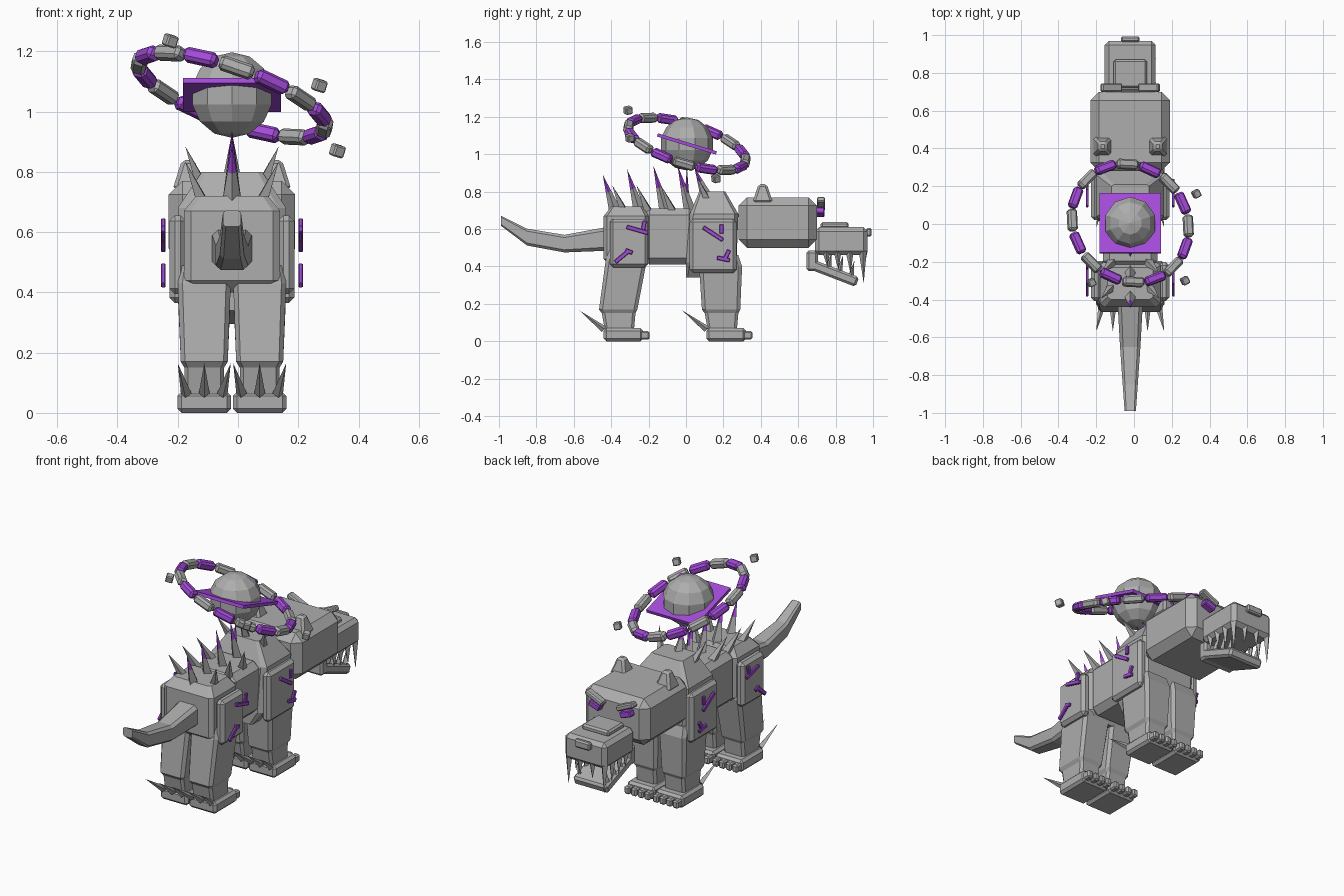
import bpy, bmesh, math
from mathutils import Vector, Matrix, Euler

if "Cube" in bpy.data.objects:
    bpy.data.objects.remove(bpy.data.objects["Cube"])

CX = -0.02  # symmetry plane of the beast


def material(name, rgb):
    m = bpy.data.materials.new(name)
    m.diffuse_color = (*rgb, 1)
    m.use_nodes = True
    m.node_tree.nodes["Principled BSDF"].inputs["Base Color"].default_value = m.diffuse_color
    return m


GREY = material("stone_grey", (0.42, 0.42, 0.42))
PURPLE = material("glow_purple", (0.37, 0.07, 0.70))


def finish(name, bm, mats):
    bmesh.ops.recalc_face_normals(bm, faces=bm.faces)
    me = bpy.data.meshes.new(name)
    bm.to_mesh(me)
    bm.free()
    for m in mats:
        me.materials.append(m)
    ob = bpy.data.objects.new(name, me)
    bpy.context.collection.objects.link(ob)
    return ob


def box(name, c, size, bevel=0.0, rot=(0, 0, 0), mat=GREY, taper=1.0):
    """Chamfered box; taper scales the top in x and y."""
    bm = bmesh.new()
    bmesh.ops.create_cube(bm, size=1)
    for v in bm.verts:
        k = taper if v.co.z > 0 else 1
        v.co = Vector((v.co.x * size[0] * k, v.co.y * size[1] * k, v.co.z * size[2]))
    if bevel:
        bmesh.ops.bevel(bm, geom=bm.edges[:], offset=bevel, segments=1, affect='EDGES')
    bm.transform(Matrix.Translation(c) @ Euler(rot).to_matrix().to_4x4())
    return finish(name, bm, [mat])


def loft(name, rings, chamfer=0.25, mats=(GREY,), split=99):
    """Eight-sided loft; each ring is (centre, half-width u, half-width v, u axis, v axis)."""
    bm = bmesh.new()
    loops = []
    k = 1 - chamfer
    for c, hu, hv, u, w in rings:
        pts = [(1, k), (k, 1), (-k, 1), (-1, k), (-1, -k), (-k, -1), (k, -1), (1, -k)]
        loops.append([bm.verts.new(Vector(c) + Vector(u) * hu * a + Vector(w) * hv * b) for a, b in pts])
    for i, (a, b) in enumerate(zip(loops, loops[1:])):
        for j in range(8):
            f = bm.faces.new((a[j], a[(j + 1) % 8], b[(j + 1) % 8], b[j]))
            f.material_index = 1 if i >= split else 0
    bm.faces.new(loops[0])
    bm.faces.new(loops[-1])
    return finish(name, bm, mats)


def spike(name, base, tip, r, purple_from=None):
    """Four-sided spike, optionally with a purple tip."""
    base, tip = Vector(base), Vector(tip)
    d = tip - base
    q = d.to_track_quat('Z', 'Y')
    bm = bmesh.new()
    levels = [0] + ([purple_from] if purple_from else [])
    loops = [[bm.verts.new(base + d * t + q @ Vector((r * (1 - t) * math.cos(a * math.pi / 2),
              r * (1 - t) * math.sin(a * math.pi / 2), 0))) for a in range(4)] for t in levels]
    for a, b in zip(loops, loops[1:]):
        for j in range(4):
            bm.faces.new((a[j], a[(j + 1) % 4], b[(j + 1) % 4], b[j]))
    top = bm.verts.new(tip)
    for j in range(4):
        f = bm.faces.new((loops[-1][j], loops[-1][(j + 1) % 4], top))
        f.material_index = 1 if purple_from else 0
    bm.faces.new(loops[0])
    return finish(name, bm, [GREY, PURPLE])


X, Y, Z = (1, 0, 0), (0, 1, 0), (0, 0, 1)


def zrings(*rows):
    """Horizontal rings from (x, z, half x, y0, y1)."""
    return [((x, (y0 + y1) / 2, z), hx, (y1 - y0) / 2, X, Y) for x, z, hx, y0, y1 in rows]


# Torso: hips, waist, shoulders with hump and chest
loft("hips", zrings((CX, 0.40, 0.13, -0.40, -0.22), (CX, 0.44, 0.16, -0.44, -0.20),
                    (CX, 0.67, 0.16, -0.44, -0.20), (CX, 0.72, 0.12, -0.40, -0.23)), 0.15)
box("waist", (CX, -0.09, 0.56), (0.29, 0.28, 0.30), 0.035)
loft("shoulders", zrings((CX, 0.34, 0.11, 0.0, 0.12), (CX, 0.42, 0.17, 0.0, 0.27),
                         (CX, 0.68, 0.18, 0.02, 0.28), (CX, 0.80, 0.10, 0.07, 0.21)), 0.15)

# Tail
loft("tail", [((CX, y, z), hx, hz, X, Z) for y, z, hx, hz in
              ((-0.40, 0.55, 0.068, 0.065), (-0.65, 0.522, 0.054, 0.047),
               (-0.85, 0.557, 0.040, 0.045), (-0.99, 0.645, 0.030, 0.027))], 0.3)

# Head, snout, nose
box("head", (CX, 0.49, 0.635), (0.42, 0.42, 0.27), 0.045)
box("snout", (CX, 0.83, 0.535), (0.27, 0.28, 0.15), 0.022)
box("snout_ridge", (CX, 0.795, 0.62), (0.175, 0.15, 0.035), 0.01)
box("nose", (CX, 0.978, 0.582), (0.10, 0.03, 0.045), 0.008)
# Hinged lower jaw
box("jaw", (CX, 0.79, 0.365), (0.22, 0.27, 0.055), 0.012, (math.radians(-21), 0, 0))
box("jaw_hinge", (CX, 0.675, 0.43), (0.22, 0.06, 0.11), 0.012)

for s, side in ((-1, "left"), (1, "right")):
    def m(d):
        return CX + s * d

    # Face details
    box("ear_" + side, (m(0.145), 0.41, 0.79), (0.105, 0.11, 0.10), 0.012, taper=0.4)
    box("brow_" + side, (m(0.10), 0.722, 0.735), (0.12, 0.045, 0.03), 0.007, (0, s * math.radians(-25), 0))
    box("eye_" + side, (m(0.10), 0.715, 0.69), (0.07, 0.05, 0.035), 0.005, (0, s * math.radians(-20), 0), PURPLE)
    # Teeth: side rows, front fangs and lower teeth
    for i, (y, z) in enumerate(((0.75, 0.40), (0.81, 0.38), (0.875, 0.36), (0.945, 0.31))):
        spike(f"upper_tooth_{side}_{i}", (m(0.115), y, 0.48), (m(0.115), y + 0.005, z), 0.021)
    spike("front_tooth_" + side, (m(0.04), 0.95, 0.48), (m(0.04), 0.95, 0.38), 0.02)
    for i, (y, z) in enumerate(((0.76, 0.39), (0.82, 0.37), (0.88, 0.34))):
        spike(f"lower_tooth_{side}_{i}", (m(0.09), y, z), (m(0.09), y + 0.02, z + 0.09), 0.017)

    # Legs: y offset of the foot heel, top z, and y span of the thigh
    for part, heel, top, y0, y1 in (("hind", -0.44, 0.43, -0.43, -0.21), ("front", 0.11, 0.40, 0.07, 0.30)):
        cx = m(0.092)
        loft(f"{part}_leg_{side}", zrings((cx, 0.04, 0.066, heel + 0.01, heel + 0.16),
             (cx, 0.15, 0.066, heel - 0.01, heel + 0.17), (cx, 0.17, 0.078, heel - 0.025, heel + 0.18),
             (cx, top, 0.088, y0, y1), (cx, top + 0.06, 0.08, y0 + 0.02, y1 - 0.02)), 0.18)
        box(f"{part}_foot_{side}", (cx, heel + 0.105, 0.035), (0.178, 0.21, 0.07), 0.014)
        for t in range(4):
            box(f"{part}_toe_{side}_{t}", (cx + (t - 1.5) * 0.043, heel + 0.22, 0.032),
                (0.036, 0.05, 0.045), 0.008)
        for t in (-1, 0, 1):
            spike(f"{part}_spur_{side}_{t}", (cx + t * 0.06, heel + 0.0, 0.065),
                  (cx + t * 0.088, heel - 0.13, 0.165), 0.018)

    # Armour plates over the haunches
    box("hind_plate_" + side, (m(0.18), -0.305, 0.525), (0.055, 0.205, 0.26), 0.018)
    box("front_plate_" + side, (m(0.18), 0.145, 0.51), (0.055, 0.25, 0.29), 0.018)
    # Glowing runes: (y, z, length, angle)
    for i, (y, z, ln, a) in enumerate(((-0.26, 0.595, 0.12, -16), (-0.225, 0.62, 0.05, 80),
                                       (-0.34, 0.455, 0.10, 40), (-0.305, 0.48, 0.04, -20),
                                       (0.145, 0.575, 0.125, -33), (0.19, 0.60, 0.05, 90),
                                       (0.20, 0.44, 0.07, -12), (0.22, 0.465, 0.05, 65))):
        box(f"rune_{side}_{i}", (m(0.228), y, z), (0.014, ln, 0.022), 0.003,
            (math.radians(a), 0, 0), PURPLE)

    # Grey side spikes along the back
    for i, (y, z) in enumerate(((-0.33, 0.69), (-0.20, 0.69), (-0.07, 0.69), (0.12, 0.74))):
        spike(f"side_spike_{side}_{i}", (m(0.095), y, z), (m(0.155), y - 0.065, z + 0.145), 0.028)

# Purple-tipped spikes on the spine
for i, (y, z, tz) in enumerate(((-0.38, 0.70, 0.89), (-0.25, 0.70, 0.92), (-0.11, 0.69, 0.94),
                                (0.02, 0.70, 0.94), (0.11, 0.77, 0.93))):
    spike(f"spine_spike_{i}", (CX, y, z), (CX, y - 0.065, tz), 0.032, 0.52)
spike("beam", (CX, 0.005, 0.70), (CX, 0.005, 0.93), 0.018, 0.15)

# Floating orb and the square plate through it
orb = Vector((CX, 0.005, 1.055))
bm = bmesh.new()
bmesh.ops.create_uvsphere(bm, u_segments=10, v_segments=7, radius=0.142)
bm.transform(Matrix.Translation(orb))
finish("orb", bm, [GREY])
box("orb_plate", orb, (0.325, 0.33, 0.018), 0, (math.radians(-17), 0, 0), PURPLE)

# Tilted ring of alternating segments
normal = Vector((0.36, 0.31, 1)).normalized()
tilt = Vector(Z).rotation_difference(normal).to_matrix().to_4x4()
for i in range(16):
    a = i * math.tau / 16
    place = Matrix.Translation(orb) @ tilt @ Matrix.Rotation(a, 4, 'Z') @ Matrix.Translation((0.325, 0, 0))
    ob = box(f"ring_segment_{i}", (0, 0, 0), (0.05, 0.118, 0.046), 0.011, mat=PURPLE if i % 2 else GREY)
    ob.data.transform(place)

# Drifting cubes
for i, c in enumerate(((-0.225, -0.31, 1.235), (0.27, -0.30, 1.087), (0.33, 0.16, 0.87))):
    box(f"drifting_cube_{i}", c, (0.04, 0.04, 0.04), 0.005, (0.2, 0.25, 0.5))
